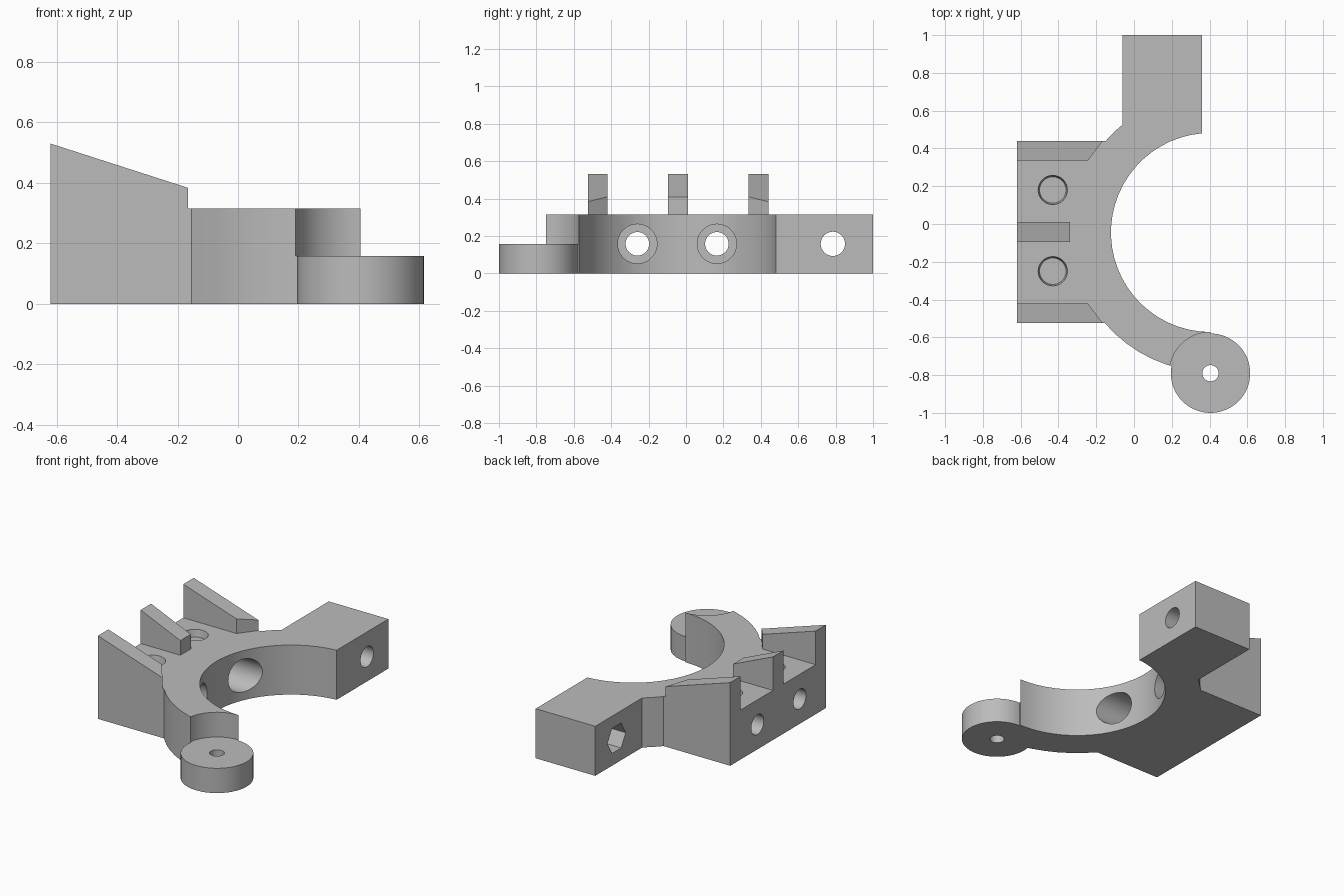
import bpy, bmesh
from math import sin, cos, asin, acos, pi
from mathutils import Matrix

cube = bpy.data.objects.get("Cube")
if cube:
    bpy.data.objects.remove(cube, do_unlink=True)

# Single material
grey = bpy.data.materials.new("plain grey")
grey.use_nodes = True
grey.diffuse_color = (0.5, 0.5, 0.5, 1)
grey.node_tree.nodes["Principled BSDF"].inputs["Base Color"].default_value = (0.5, 0.5, 0.5, 1)

# Main dimensions
HEIGHT, HALF = 0.316, 0.158
CX, CY = 0.405, -0.045              # ring centre
INNER, OUTER = 0.527, 0.737         # ring radii
BACK, FRONT, LOW = 0.44, -0.525, -0.62   # block limits
ARM_A, ARM_B = -0.06, 0.36          # arm limits in x
HINGE_Y = -0.79


def finish(bm, name):
    bmesh.ops.recalc_face_normals(bm, faces=bm.faces)
    mesh = bpy.data.meshes.new(name)
    bm.to_mesh(mesh)
    bm.free()
    obj = bpy.data.objects.new(name, mesh)
    bpy.context.collection.objects.link(obj)
    mesh.materials.append(grey)
    return obj


def prism(name, outline, base, top):
    """Extrude a plan outline from base to top(x)."""
    bm = bmesh.new()
    low = [bm.verts.new((x, y, base)) for x, y in outline]
    high = [bm.verts.new((x, y, top(x))) for x, y in outline]
    bm.faces.new(low)
    bm.faces.new(high)
    for i in range(len(low)):
        j = (i + 1) % len(low)
        bm.faces.new((low[i], low[j], high[j], high[i]))
    return finish(bm, name)


def cylinder(name, r, start, end, axis, a, b, sides=48, r_end=None):
    """Cylinder along z at (x=a, y=b), or along x at (y=a, z=b)."""
    mid = (start + end) / 2
    if axis == "z":
        place = Matrix.Translation((a, b, mid))
    else:
        place = Matrix.Translation((mid, a, b)) @ Matrix.Rotation(pi / 2, 4, "Y")
    bm = bmesh.new()
    bmesh.ops.create_cone(bm, cap_ends=True, segments=sides, radius1=r,
                          radius2=r_end or r, depth=end - start, matrix=place)
    return finish(bm, name)


def combine(target, tool, operation="DIFFERENCE"):
    tool.hide_render = True
    mod = target.modifiers.new("combine", "BOOLEAN")
    mod.operation, mod.solver, mod.object = operation, "EXACT", tool
    bpy.context.view_layer.objects.active = target
    bpy.ops.object.modifier_apply(modifier=mod.name)
    bpy.data.objects.remove(tool, do_unlink=True)


def arc(r, a, b, steps):
    angles = [a + (b - a) * i / steps for i in range(steps + 1)]
    return [(CX + r * cos(t), CY + r * sin(t)) for t in angles]


# Clamp body: arm, half ring and mounting block in one outline
arm_join = acos((ARM_A - CX) / OUTER)
back_join = pi - asin((BACK - CY) / OUTER)
front_join = pi - asin((FRONT - CY) / OUTER)
arm_end = acos((ARM_B - CX) / INNER)
outline = [(ARM_B, 1), (ARM_A, 1)]
outline += arc(OUTER, arm_join, back_join, 2)
outline += [(LOW, BACK), (LOW, FRONT)]
outline += arc(OUTER, front_join, 1.5 * pi, 8)
outline += arc(INNER, 1.5 * pi, arm_end, 28)
body = prism("clamp_body", outline, 0, lambda x: HEIGHT)

# Hinge: upper half cleared, lower half carries the round lug
combine(body, cylinder("clearance", 0.218, HALF, 0.5, "z", CX, HINGE_Y, 64))
combine(body, cylinder("hinge_lug", 0.21, 0, HALF, "z", CX, HINGE_Y, 64), "UNION")
combine(body, cylinder("pin_hole", 0.043, -0.1, 0.4, "z", CX, HINGE_Y, 32))

# Arm bolt hole with hexagonal nut pocket
combine(body, cylinder("bolt_hole", 0.065, -0.3, 0.6, "x", 0.785, HALF, 32))
combine(body, cylinder("nut_pocket", 0.092, -0.2, 0.06, "x", 0.785, HALF, 6))

# Mounting screw holes, counterbored from the ring side, and shallow top sockets
for y in (0.165, -0.26):
    combine(body, cylinder("screw_hole", 0.063, -0.8, 0.1, "x", y, HALF, 32))
    combine(body, cylinder("counterbore", 0.105, -0.36, 0.1, "x", y, HALF))
for y in (0.18, -0.25):
    combine(body, cylinder("socket", 0.07, 0.27, 0.33, "z", -0.43, y, 32, 0.08))

# Sloped fins on the block
fin = [(LOW, 0.335), (-0.245, 0.335), (-0.165, BACK), (LOW, BACK)]
mirrored = [(x, BACK + FRONT - y) for x, y in fin]
slope = lambda x: 0.53 - 0.322 * (x - LOW)
back_fin = prism("back_fin", fin, HEIGHT, slope)
front_fin = prism("front_fin", mirrored, HEIGHT, slope)
middle = [(LOW, -0.095), (-0.34, -0.095), (-0.34, 0.01), (LOW, 0.01)]
middle_fin = prism("middle_fin", middle, HEIGHT, lambda x: 0.53 - 0.43 * (x - LOW))

# Smooth the round walls, keep the edges crisp
bpy.ops.object.select_all(action="DESELECT")
for obj in (body, back_fin, front_fin, middle_fin):
    obj.select_set(True)
bpy.context.view_layer.objects.active = body
bpy.ops.object.shade_smooth_by_angle(angle=pi / 6)
